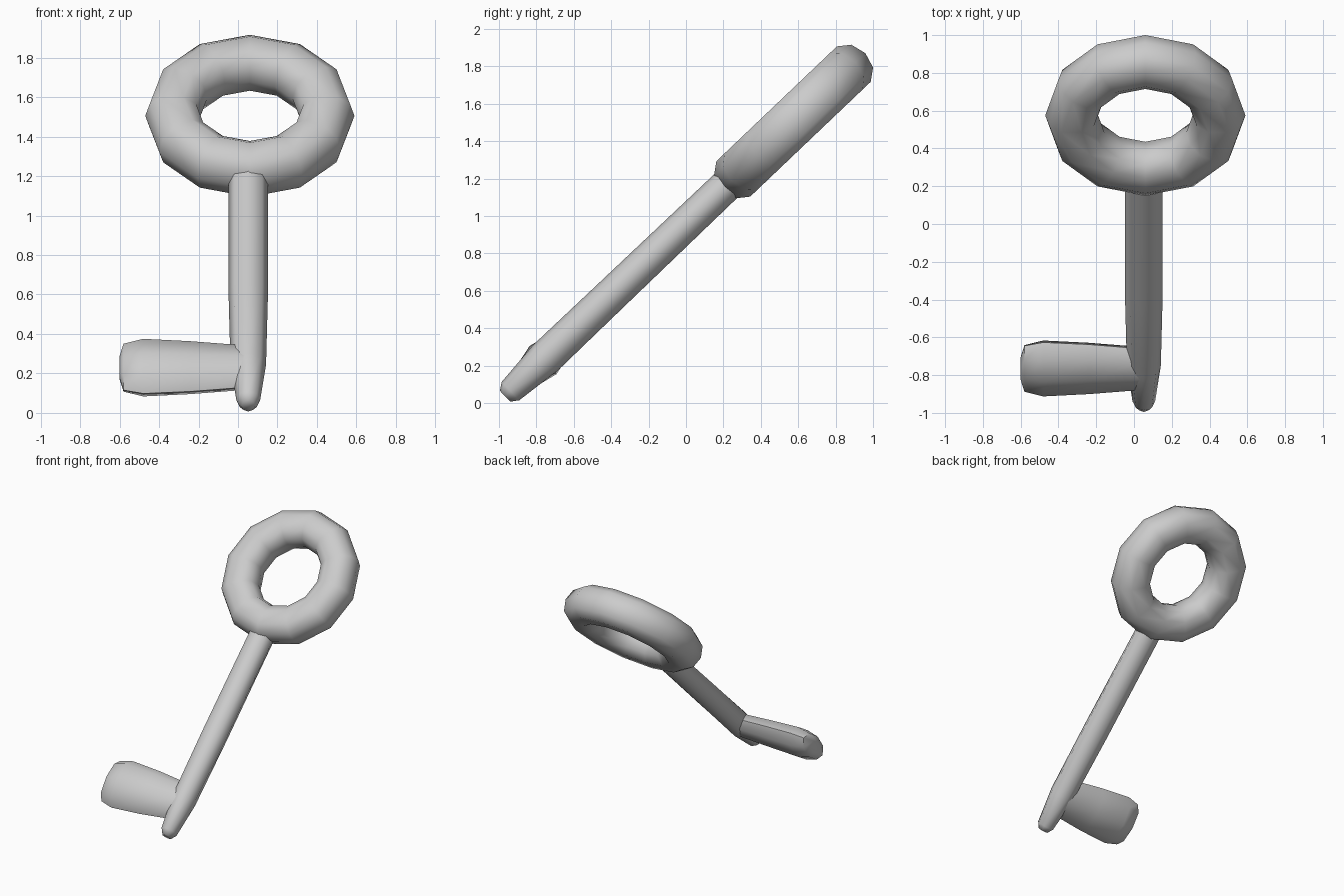
import bpy, bmesh
from math import sin, cos, pi, radians
from mathutils import Matrix, Vector

cube = bpy.data.objects.get("Cube")
if cube:
    bpy.data.objects.remove(cube)

gray = bpy.data.materials.new("plain gray")
gray.use_nodes = True
COLOUR = (0.6, 0.6, 0.6, 1)
gray.diffuse_color = COLOUR
gray.node_tree.nodes["Principled BSDF"].inputs["Base Color"].default_value = COLOUR

# Key frame: local y runs along the shaft, local z is the thickness
PLACE = Matrix.Translation((0.06, 0.575, 1.505)) @ Matrix.Rotation(radians(43.6), 4, 'X')


def finish(name, bm):
    bmesh.ops.recalc_face_normals(bm, faces=bm.faces)
    mesh = bpy.data.meshes.new(name)
    bm.to_mesh(mesh)
    bm.free()
    mesh.materials.append(gray)
    obj = bpy.data.objects.new(name, mesh)
    bpy.context.collection.objects.link(obj)
    obj.matrix_world = PLACE
    bpy.ops.object.select_all(action='DESELECT')
    obj.select_set(True)
    bpy.context.view_layer.objects.active = obj
    bpy.ops.object.shade_smooth_by_angle(angle=radians(60))


def loft(name, axis, centre, sections, sides=8):
    """Join elliptical sections (position, half width, half thickness) along x or y."""
    bm = bmesh.new()
    rings = []
    for pos, wide, thick in sections:
        ring = []
        for i in range(sides):
            a = 2 * pi * i / sides
            w, t = centre + wide * cos(a), thick * sin(a)
            ring.append(bm.verts.new((pos, w, t) if axis == 'x' else (w, pos, t)))
        rings.append(ring)
    for r, s in zip(rings, rings[1:]):
        for i in range(sides):
            j = (i + 1) % sides
            bm.faces.new((r[i], r[j], s[j], s[i]))
    bm.faces.new(rings[0])
    bm.faces.new(rings[-1])
    finish(name, bm)


# Ring handle: rounded section spun around the thickness axis
half = [(0.14, 0), (0.117, 0.084), (0.055, 0.131)]
upper = half + [(-x, z) for x, z in reversed(half)]
section = upper + [(x, -z) for x, z in reversed(upper[1:-1])]
bm = bmesh.new()
loop = [bm.verts.new((0.39 + x, 0, z)) for x, z in section]
edges = [bm.edges.new((loop[i - 1], loop[i])) for i in range(len(loop))]
bmesh.ops.spin(bm, geom=loop + edges, cent=(0, 0, 0), axis=(0, 0, 1),
               angle=2 * pi, steps=12, use_merge=True)
bmesh.ops.remove_doubles(bm, verts=bm.verts, dist=0.0005)
finish("ring_handle", bm)

# Shaft, narrowing to a blunt tip
loft("shaft", 'y', -0.008, [
    (-0.42, 0.1, 0.088), (-1.3, 0.1, 0.092), (-1.83, 0.09, 0.095),
    (-2.09, 0.06, 0.068), (-2.13, 0.035, 0.04)])

# Flat bit at the side of the tip
loft("bit", 'x', -1.85, [
    (-0.03, 0.145, 0.083), (-0.3, 0.175, 0.095), (-0.54, 0.19, 0.104),
    (-0.64, 0.165, 0.08), (-0.66, 0.08, 0.04)])
